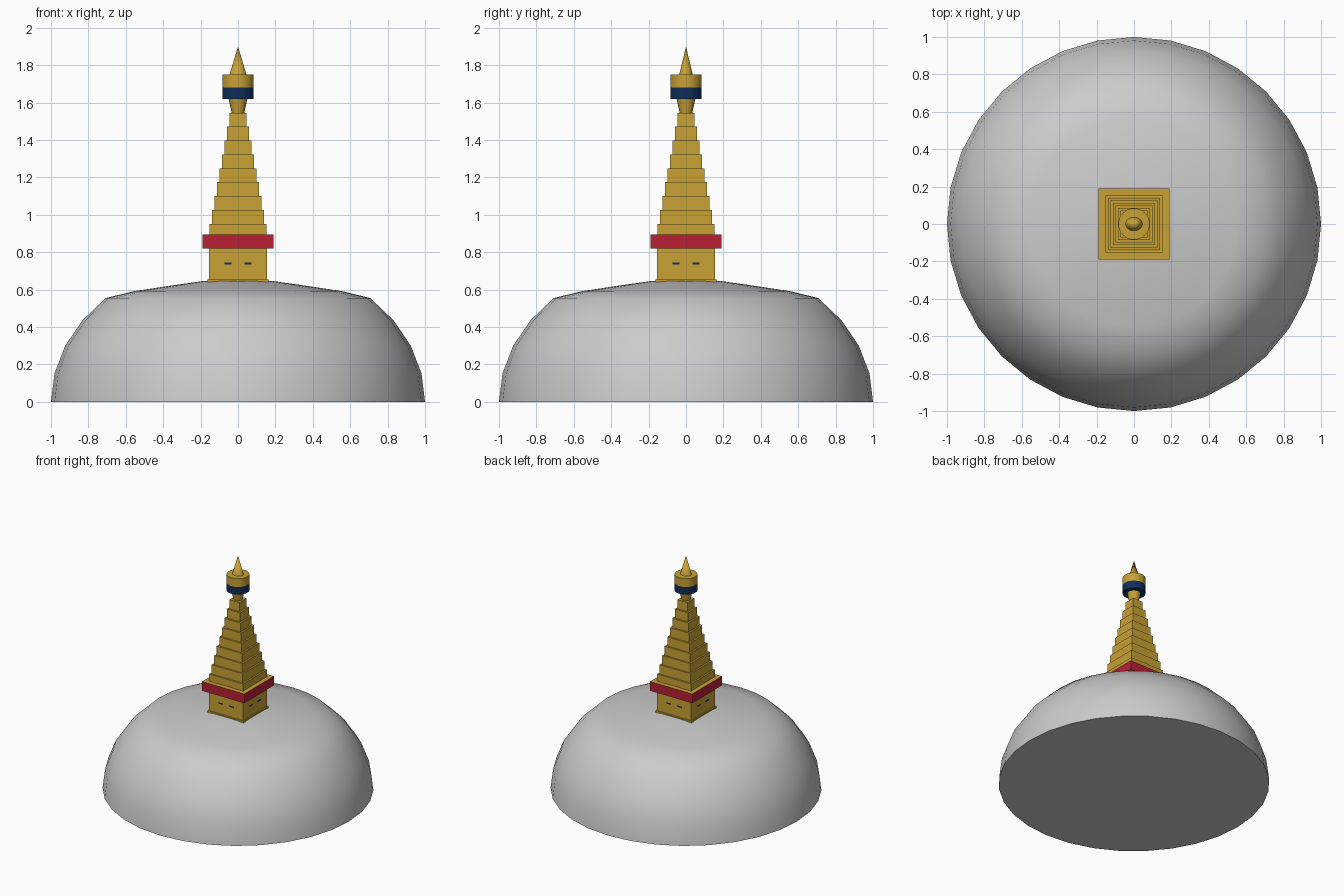
import bpy, bmesh, math
from mathutils import Matrix

if "Cube" in bpy.data.objects:
    bpy.data.objects.remove(bpy.data.objects["Cube"])


def material(name, rgb):
    m = bpy.data.materials.new(name)
    m.diffuse_color = (*rgb, 1)
    m.use_nodes = True
    m.node_tree.nodes["Principled BSDF"].inputs["Base Color"].default_value = m.diffuse_color
    return m


WHITE = material("whitewash", (0.60, 0.60, 0.60))
GOLD = material("gold", (0.58, 0.36, 0.034))
RED = material("red", (0.48, 0.014, 0.034))
BLUE = material("dark blue", (0.0044, 0.026, 0.107))


def finish(name, bm, mats, smooth=False):
    bmesh.ops.recalc_face_normals(bm, faces=bm.faces)
    mesh = bpy.data.meshes.new(name)
    bm.to_mesh(mesh)
    bm.free()
    for m in mats:
        mesh.materials.append(m)
    ob = bpy.data.objects.new(name, mesh)
    bpy.context.collection.objects.link(ob)
    if smooth:
        bpy.ops.object.select_all(action='DESELECT')
        ob.select_set(True)
        bpy.context.view_layer.objects.active = ob
        bpy.ops.object.shade_smooth_by_angle(angle=math.radians(35))
    return ob


def box_mesh(bm, half, z0, z1):
    return bmesh.ops.create_cube(bm, size=1, matrix=Matrix.Translation((0, 0, (z0 + z1) / 2))
                                 @ Matrix.Diagonal((half * 2, half * 2, z1 - z0, 1)))


def lathe(name, profile, sides, mats, sy=1.0):
    """Revolve (radius, z) points; a radius of 0 closes to a point."""
    bm = bmesh.new()
    rings = []
    for r, z in profile:
        n = sides if r > 0 else 1
        rings.append([bm.verts.new((r * math.cos(2 * math.pi * i / sides),
                                    sy * r * math.sin(2 * math.pi * i / sides), z)) for i in range(n)])
    for a, b in zip(rings, rings[1:]):
        for i in range(sides):
            j = (i + 1) % sides
            quad = [a[i % len(a)], a[j % len(a)], b[j % len(b)], b[i % len(b)]]
            bm.faces.new(list(dict.fromkeys(quad)))
    for ring in (rings[0], rings[-1]):
        if len(ring) > 1:
            bm.faces.new(ring)
    return finish(name, bm, mats, True)


# Dome: squashed sphere with a flattened crown
dome = [(math.cos(math.radians(a * 11.25)), 0.785 * math.sin(math.radians(a * 11.25))) for a in range(5)]
dome += [(0.556, 0.592), (0.383, 0.618), (0.195, 0.645), (0, 0.65)]
lathe("dome", dome, 32, [WHITE])

# Square tower on the dome, with a thin foot
bm = bmesh.new()
box_mesh(bm, 0.163, 0.63, 0.655)
box_mesh(bm, 0.154, 0.64, 0.82)
finish("square_tower", bm, [GOLD])

# Cornice: red sides, gold top and underside
bm = bmesh.new()
box_mesh(bm, 0.19, 0.82, 0.895)
bm.normal_update()
for f in bm.faces:
    f.material_index = 0 if abs(f.normal.z) > 0.5 else 1
finish("cornice", bm, [GOLD, RED])

# Painted eyes on all four sides
bm = bmesh.new()
for k in range(4):
    turn = Matrix.Rotation(k * math.pi / 2, 4, 'Z')
    for x in (-0.053, 0.053):
        bmesh.ops.create_cube(bm, size=1, matrix=turn @ Matrix.Translation((x, -0.154, 0.74))
                              @ Matrix.Diagonal((0.038, 0.004, 0.009, 1)))
finish("eyes", bm, [BLUE])

# Stepped spire
bm = bmesh.new()
levels = [0.895] + [0.952 + 0.0742 * i for i in range(9)]
for i, (z0, z1) in enumerate(zip(levels, levels[1:])):
    box_mesh(bm, 0.153 - 0.0134 * i, z0, z1)
finish("stepped_spire", bm, [GOLD])

# Neck, two-coloured crown and pointed finial
lathe("neck", [(0.034, 1.545), (0.05, 1.62)], 16, [GOLD])
lathe("crown_band", [(0.084, 1.62), (0.084, 1.682)], 32, [BLUE])
lathe("crown_top", [(0.084, 1.682), (0.084, 1.75)], 32, [GOLD])
lathe("finial", [(0.045, 1.75), (0, 1.90)], 24, [GOLD], sy=0.8)
